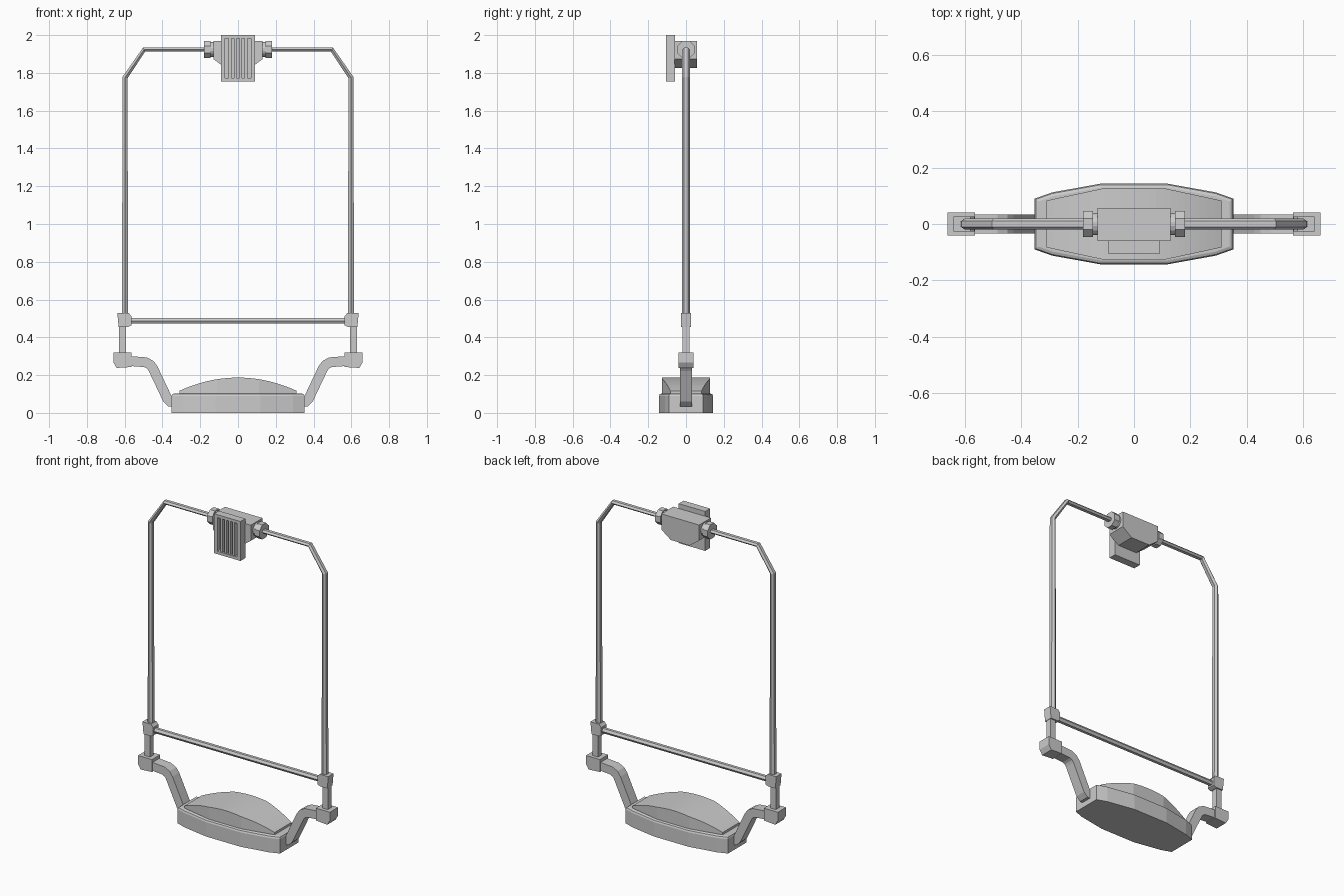
import bpy, bmesh, math
from mathutils import Vector

if "Cube" in bpy.data.objects:
    bpy.data.objects.remove(bpy.data.objects["Cube"])


def finish(name, bm, bevel=0.0, angle=30):
    bmesh.ops.recalc_face_normals(bm, faces=bm.faces[:])
    me = bpy.data.meshes.new(name)
    bm.to_mesh(me)
    bm.free()
    ob = bpy.data.objects.new(name, me)
    bpy.context.collection.objects.link(ob)
    if bevel:
        m = ob.modifiers.new("bevel", 'BEVEL')
        m.width, m.segments, m.angle_limit = bevel, 1, math.radians(angle)
    return ob


def loft(name, rings, **kw):
    """Skin a list of equal-length closed rings and cap both ends."""
    bm = bmesh.new()
    vs = [[bm.verts.new(p) for p in r] for r in rings]
    n = len(rings[0])
    for a, b in zip(vs, vs[1:]):
        for i in range(n):
            j = (i + 1) % n
            bm.faces.new((a[i], a[j], b[j], b[i]))
    bm.faces.new(vs[0])
    bm.faces.new(vs[-1])
    return finish(name, bm, **kw)


def prism(name, xz, y0, y1, **kw):
    return loft(name, [[(x, y, z) for x, z in xz] for y in (y0, y1)], **kw)


def box(name, x0, x1, y0, y1, z0, z1, **kw):
    return prism(name, [(x0, z0), (x1, z0), (x1, z1), (x0, z1)], y0, y1, **kw)


def sweep(name, path, section, widths):
    """Sweep a (in-plane, y) section along an xz path with mitred corners."""
    p = [Vector(q) for q in path]
    rings = []
    for i, q in enumerate(p):
        d0 = (q - p[max(i - 1, 0)]).normalized() if i else (p[1] - q).normalized()
        d1 = (p[i + 1] - q).normalized() if i < len(p) - 1 else d0
        t = (d0 + d1).normalized()
        k = widths[i] / max(t.dot(d0), 0.3)
        rings.append([(q.x - t.y * u * k, v, q.y + t.x * u * k) for u, v in section])
    return loft(name, rings)


def ngon(n, ru, rv, off=0.0):
    return [(ru * math.cos(2 * math.pi * (i + off) / n),
             rv * math.sin(2 * math.pi * (i + off) / n)) for i in range(n)]


# base slab
half = [(0.352, 0.09), (0.29, 0.112), (0.118, 0.143)]
outline = half + [(-x, y) for x, y in reversed(half)]
outline += [(-x, -y) for x, y in outline]
loft("base", [[(x, y, z) for x, y in outline] for z in (0.0, 0.103)]).modifiers.clear()
base = bpy.data.objects["base"]
bm = bmesh.new()
bm.from_mesh(base.data)
top = [e for e in bm.edges if all(v.co.z > 0.05 for v in e.verts)]
bmesh.ops.bevel(bm, geom=top, offset=0.014, segments=2, profile=0.5, affect='EDGES')
bm.to_mesh(base.data)
bm.free()

# domed cushion: arched top, straight sides on a six-sided plan
xs = sorted([-0.31 + 0.62 * i / 24 for i in range(25)] + [-0.11, 0.11])
rings = []
for x in xs:
    w = 0.126 - 0.043 * max(0, abs(x) - 0.11) / 0.2
    z = 0.117 + 0.07 * (1 - (x / 0.31) ** 2)
    rings.append([(x, -w, 0.09), (x, w, 0.09), (x, w, z), (x, -w, z)])
loft("dome", rings)

for s, side in ((-1, "left"), (1, "right")):
    def m(pts):
        return [(s * x, z) for x, z in pts]
    # bent support arm
    r = 0.026
    rect = [(-1, -0.033), (1, -0.033), (1, 0.033), (-1, 0.033)]
    sweep(side + "_arm", m([(0.33, 0.058), (0.358, 0.06), (0.374, 0.075), (0.45, 0.235),
                            (0.465, 0.255), (0.49, 0.268), (0.58, 0.275)]), rect, [r] * 7)
    # lower clamp, post and upper joint
    prism(side + "_clamp", m([(0.66, 0.32), (0.564, 0.32), (0.564, 0.243),
                              (0.642, 0.238), (0.66, 0.268)]), -0.04, 0.04)
    prism(side + "_post", m([(0.592, 0.3), (0.63, 0.3), (0.63, 0.48), (0.592, 0.48)]),
          -0.018, 0.018)
    prism(side + "_joint", m([(0.639, 0.53), (0.58, 0.53), (0.565, 0.513), (0.565, 0.463),
                              (0.582, 0.455), (0.632, 0.455)]), -0.026, 0.026)
    # tapering frame rod
    sweep(side + "_rod", m([(0.598, 0.5), (0.598, 1.775), (0.497, 1.924), (0.15, 1.924)]),
          ngon(6, 1, 0.02, 0.5), [0.019, 0.015, 0.012, 0.012])
    # octagonal nut and round collar on the head
    for name, x0, x1, n, rad in (("nut", 0.145, 0.18, 8, 0.049), ("collar", 0.12, 0.15, 16, 0.04)):
        loft(f"{side}_{name}", [[(s * x, a, 1.924 + b) for a, b in ngon(n, rad, rad, 0.5)]
                                for x in (x0, x1)])

# cross bar
sweep("cross_bar", [(-0.58, 0.487), (0.58, 0.487)], ngon(6, 1, 0.018, 0.5), [0.017, 0.017])

# head body with tapered underside
prism("head", [(-0.13, 1.97), (0.13, 1.97), (0.13, 1.873), (0.065, 1.825),
               (-0.065, 1.825), (-0.13, 1.873)], -0.06, 0.057)

# front grille: back plate, rim and upright slats
box("grille_back", -0.09, 0.09, -0.08, -0.058, 1.757, 1.998)
for s, side in ((-1, "left"), (1, "right")):
    box(side + "_grille_rim", s * 0.068, s * 0.091, -0.106, -0.058, 1.755, 2.0)
box("grille_rim_top", -0.07, 0.07, -0.106, -0.058, 1.982, 2.0)
box("grille_rim_bottom", -0.07, 0.07, -0.106, -0.058, 1.755, 1.773)
for i in range(4):
    x = -0.042 + 0.028 * i
    box(f"grille_slat_{i + 1}", x - 0.007, x + 0.007, -0.102, -0.075, 1.77, 1.985)
